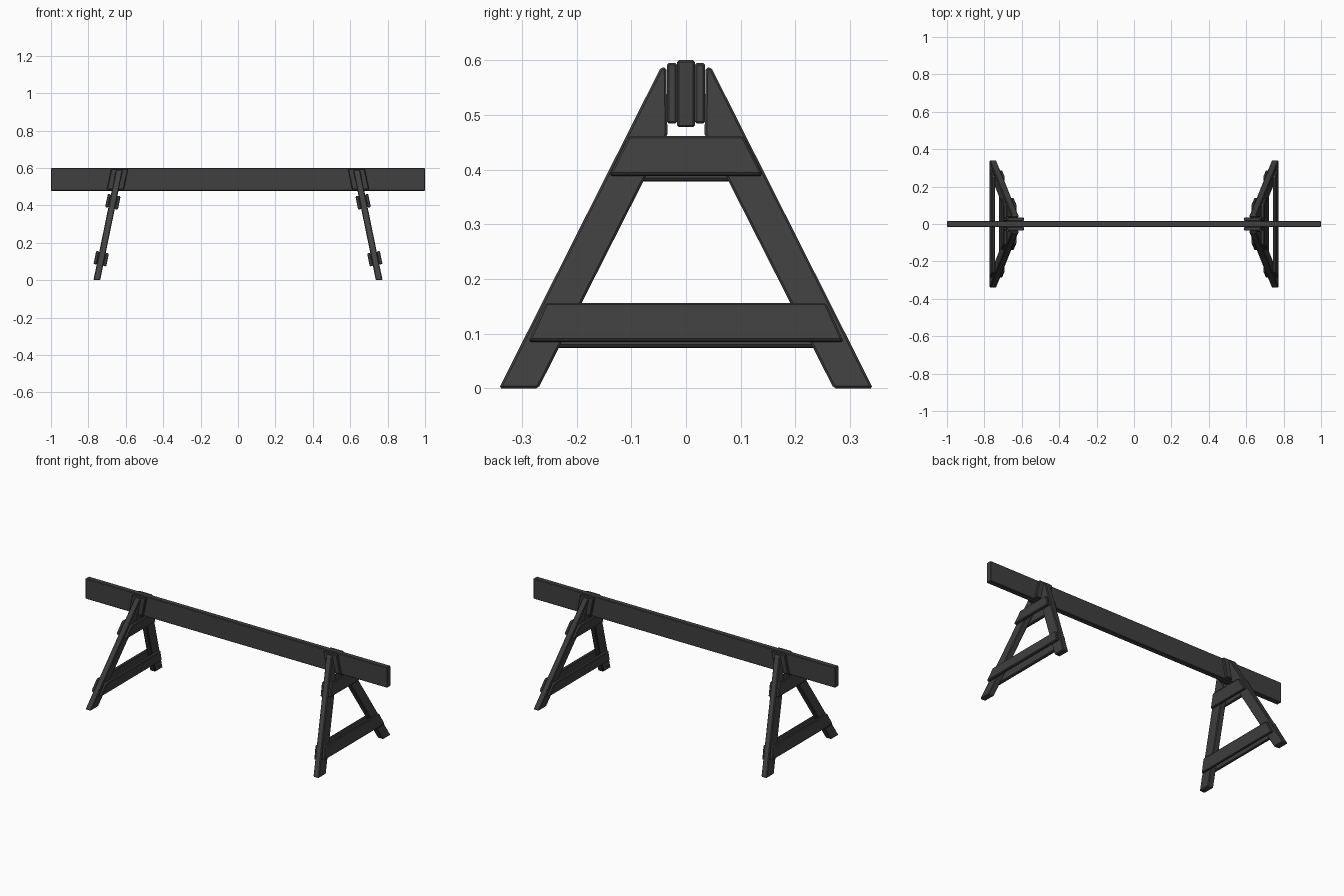
import bpy

if "Cube" in bpy.data.objects:
    bpy.data.objects.remove(bpy.data.objects["Cube"])

# One dark timber colour
wood = bpy.data.materials.new("dark_timber")
wood.use_nodes = True
wood.diffuse_color = (0.05, 0.05, 0.05, 1)
wood.node_tree.nodes["Principled BSDF"].inputs["Base Color"].default_value = (0.05, 0.05, 0.05, 1)

FOOT_X, LEAN = 0.755, 0.205


def board(name, profile, w0, w1, place, bevel=0.004):
    """Extrude a (y, z) profile from w0 to w1, mapping each point with place()."""
    n = len(profile)
    verts = [place(w, y, z) for w in (w0, w1) for y, z in profile]
    faces = [tuple(range(n)), tuple(range(2 * n - 1, n - 1, -1))]
    faces += [(i, i + n, (i + 1) % n + n, (i + 1) % n) for i in range(n)]
    mesh = bpy.data.meshes.new(name)
    mesh.from_pydata(verts, [], faces)
    mesh.materials.append(wood)
    obj = bpy.data.objects.new(name, mesh)
    bpy.context.collection.objects.link(obj)
    bpy.context.view_layer.objects.active = obj
    # Consistent outward faces
    bpy.ops.object.select_all(action="DESELECT")
    obj.select_set(True)
    bpy.ops.object.mode_set(mode="EDIT")
    bpy.ops.mesh.select_all(action="SELECT")
    bpy.ops.mesh.normals_make_consistent(inside=False)
    bpy.ops.object.mode_set(mode="OBJECT")
    mod = obj.modifiers.new("worn_edges", "BEVEL")
    mod.width = bevel
    mod.segments = 1
    return obj


def rect(y0, y1, z0, z1):
    return [(y0, z0), (y1, z0), (y1, z1), (y0, z1)]


def trapezoid(low, high, z0, z1):
    return [(-low, z0), (low, z0), (high, z1), (-high, z1)]


# Long top beam
board("beam", rect(-0.016, 0.016, 0.478, 0.6), -1, 1, lambda w, y, z: (w, y, z), 0.003)

leg = [(0.342, 0), (0.046, 0.587), (0.036, 0.587), (0.034, 0.465), (0.27, 0)]
cleats = {"upper_cleat": trapezoid(0.14, 0.105, 0.384, 0.455),
          "lower_cleat": trapezoid(0.288, 0.256, 0.08, 0.15)}

for end, s in (("left", 1), ("right", -1)):
    def leaning(w, y, z):
        return (s * (FOOT_X - LEAN * z + w), y, z)

    def square_to_leg(w, y, z):
        return (s * (FOOT_X - LEAN * z + w), y, z + LEAN * w)

    # Front and back legs, with the clamping plates against the beam
    for where, t in (("front", -1), ("back", 1)):
        board(f"{end}_{where}_leg", [(t * y, z) for y, z in leg], -0.018, 0.018, leaning)
        board(f"{end}_{where}_clamp_plate", rect(t * 0.016, t * 0.035, 0.484, 0.595),
              -0.045, 0.045, leaning)

    # Cross cleats on both faces of the legs
    for name, profile in cleats.items():
        board(f"{end}_{name}_outer", profile, 0.017, 0.034, square_to_leg)
        board(f"{end}_{name}_inner", profile, -0.034, -0.017, square_to_leg)
